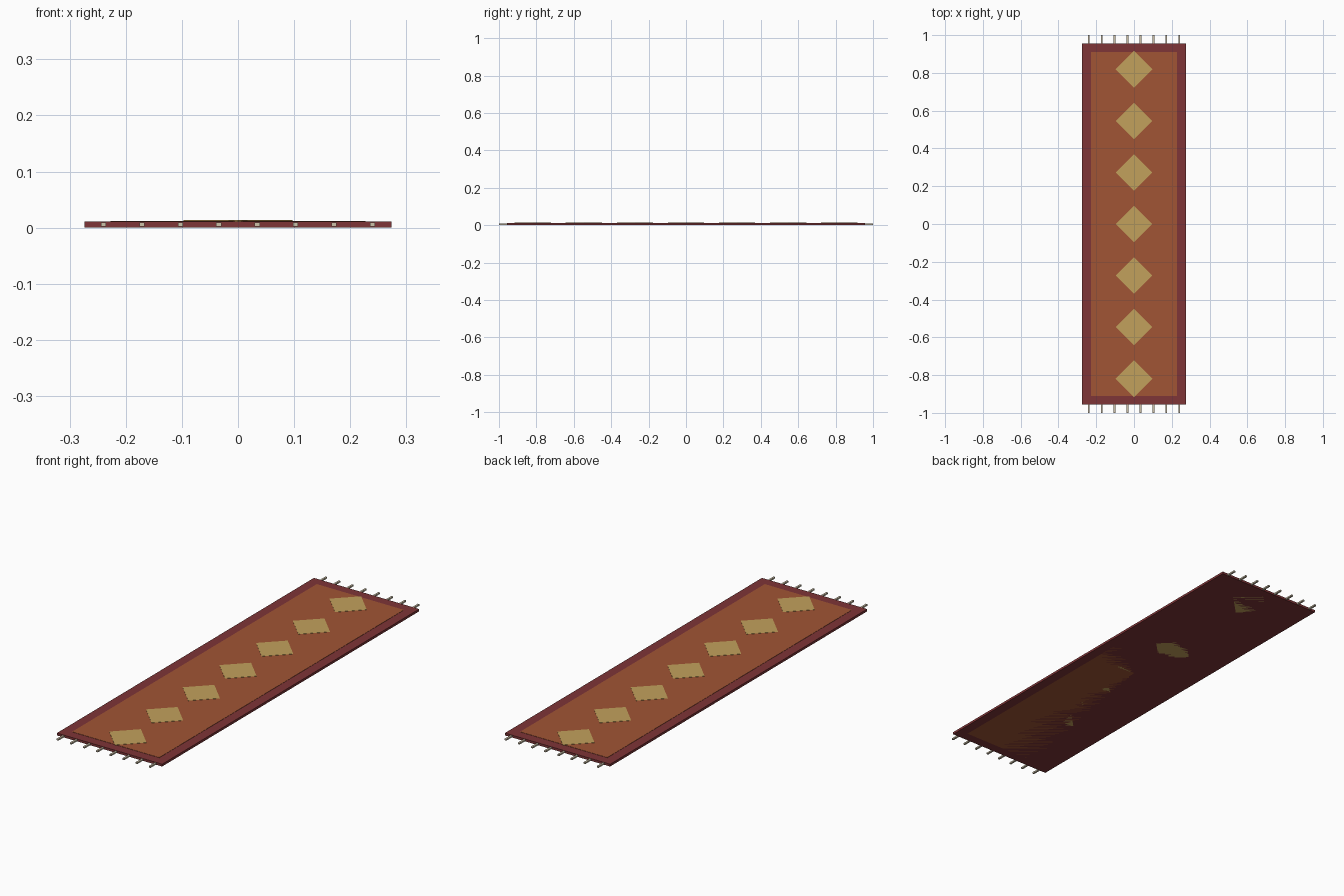
import bpy
import math

if "Cube" in bpy.data.objects:
    bpy.data.objects.remove(bpy.data.objects["Cube"])


def material(name, rgb):
    m = bpy.data.materials.new(name)
    m.diffuse_color = (*rgb, 1.0)
    m.use_nodes = True
    m.node_tree.nodes["Principled BSDF"].inputs["Base Color"].default_value = m.diffuse_color
    return m


WINE = material("wine_wool", (0.21, 0.035, 0.038))
RUST = material("rust_wool", (0.356, 0.091, 0.035))
GOLD = material("gold_wool", (0.54, 0.356, 0.107))
CREAM = material("cream_thread", (0.62, 0.54, 0.40))


def slab(name, size, x, y, z0, mat, turn=0.0):
    """Box with its underside at z0, centred on x, y."""
    bpy.ops.mesh.primitive_cube_add(size=1, location=(x, y, z0 + size[2] / 2))
    ob = bpy.context.object
    ob.name = name
    ob.scale = size
    ob.rotation_euler.z = turn
    ob.data.materials.append(mat)
    return ob


# Woven body: border and inner field share the same underside
slab("border", (0.548, 1.912, 0.011), 0, 0, 0, WINE)
slab("field", (0.454, 1.82, 0.0122), 0, 0, 0, RUST)

# Row of seven diamonds down the middle
side = 0.097 * math.sqrt(2)
for i in range(-3, 4):
    slab(f"diamond_{i + 4}", (side, side, 0.0132), 0, i * 0.273, 0, GOLD, math.pi / 4)

# Fringe threads at both ends
for end, sign in (("front", -1), ("back", 1)):
    for i in range(8):
        x = -0.24 + i * 0.48 / 7
        slab(f"{end}_fringe_{i + 1}", (0.009, 0.05, 0.007), x, sign * 0.975, 0.002, CREAM)
